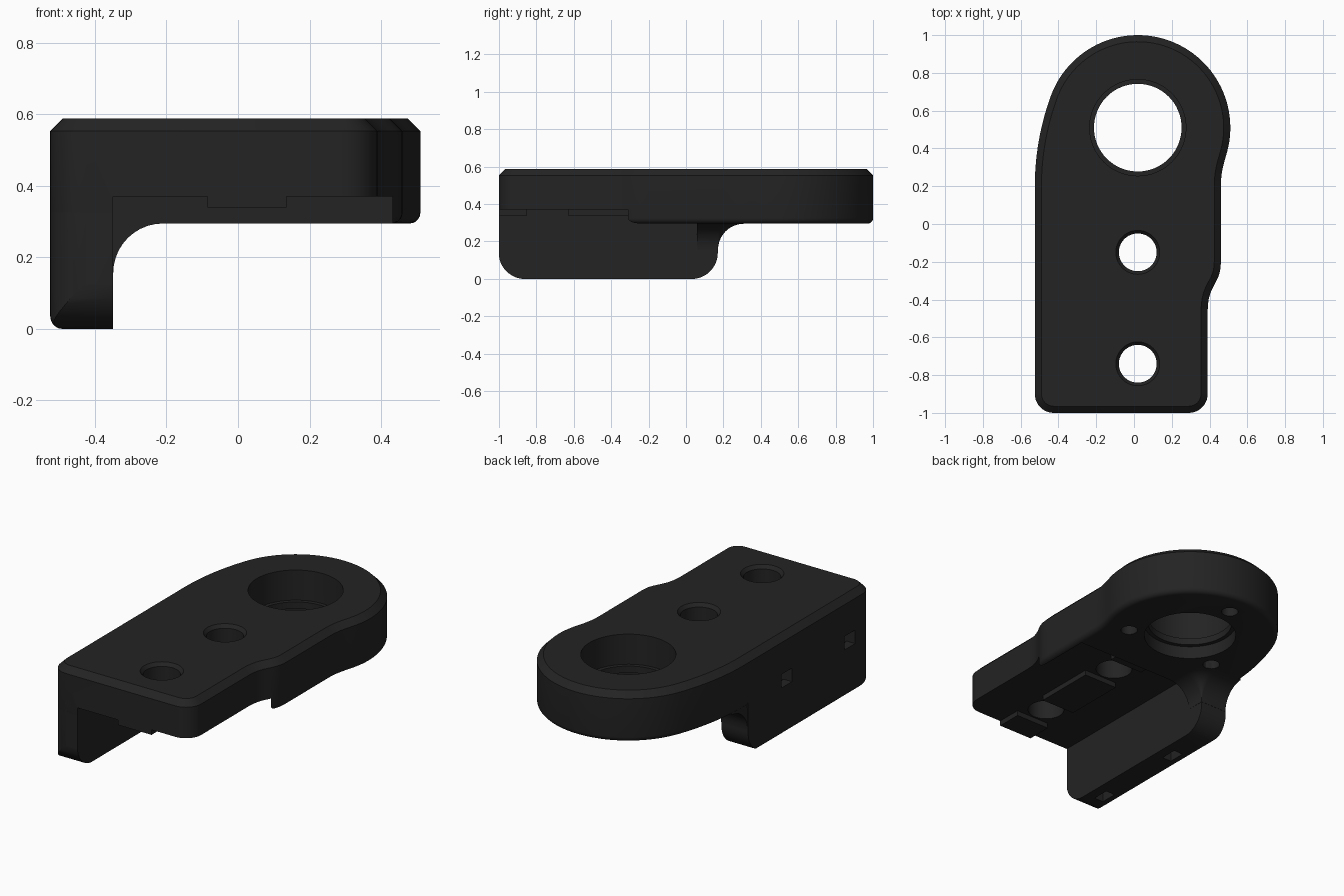
import bpy, bmesh, math
from mathutils import Vector
from mathutils.geometry import interpolate_bezier

if "Cube" in bpy.data.objects:
    bpy.data.objects.remove(bpy.data.objects["Cube"])

black = bpy.data.materials.new("matte black")
black.diffuse_color = (0.017, 0.017, 0.017, 1)
black.use_nodes = True
black.node_tree.nodes["Principled BSDF"].inputs["Base Color"].default_value = black.diffuse_color


def arc(cx, cy, r, a0, a1, n):
    """Points on an arc, angles in degrees."""
    return [Vector((cx + r * math.cos(math.radians(a0 + (a1 - a0) * i / n)),
                    cy + r * math.sin(math.radians(a0 + (a1 - a0) * i / n)))) for i in range(n + 1)]


def bezier(*p):
    return [Vector(v[:2]) for v in interpolate_bezier(*[Vector((*q, 0)) for q in p], 12)]


def circle(cx, cy, r, n=64):
    return arc(cx, cy, r, 0, 360, n)[:-1]


def inset(pts, d):
    """Move a counter-clockwise outline inwards by d."""
    out = []
    for i, p in enumerate(pts):
        a = (p - pts[i - 1]).normalized()
        b = (pts[(i + 1) % len(pts)] - p).normalized()
        t = a + b
        n = Vector((-t.y, t.x)).normalized()
        out.append(p + n * d / max(0.5, n.dot(Vector((-a.y, a.x)))))
    return out


def loft(name, rings):
    """Solid skin through rings of (xy points, z)."""
    bm = bmesh.new()
    loops = [[bm.verts.new((p[0], p[1], z)) for p in pts] for pts, z in rings]
    n = len(loops[0])
    for lo, hi in zip(loops, loops[1:]):
        for i in range(n):
            j = (i + 1) % n
            bm.faces.new((lo[i], lo[j], hi[j], hi[i]))
    bm.faces.new(loops[0][::-1])
    bm.faces.new(loops[-1])
    bmesh.ops.recalc_face_normals(bm, faces=bm.faces)
    me = bpy.data.meshes.new(name)
    bm.to_mesh(me)
    bm.free()
    me.materials.append(black)
    ob = bpy.data.objects.new(name, me)
    bpy.context.collection.objects.link(ob)
    return ob


def box(name, x0, x1, y0, y1, z0, z1):
    pts = [(x0, y0), (x1, y0), (x1, y1), (x0, y1)]
    return loft(name, [(pts, z0), (pts, z1)])


def drill(x, y, steps):
    """Round cutter from (radius, z) steps."""
    return loft("cutter", [(circle(x, y, r), z) for r, z in steps])


def boolean(ob, cutter, op='DIFFERENCE'):
    m = ob.modifiers.new("cut", 'BOOLEAN')
    m.object, m.operation, m.solver = cutter, op, 'EXACT'
    bpy.context.view_layer.objects.active = ob
    bpy.ops.object.modifier_apply(modifier=m.name)
    bpy.data.objects.remove(cutter)


# Plate outline, clockwise from the front left corner, then reversed
outline = arc(-0.425, -0.9, 0.1, 270, 180, 10)
outline += arc(0.865, 0.2, 1.39, 180, 159.9, 14)[:-1]
outline += arc(0.02, 0.51, 0.49, 159.9, -15, 56)
outline += bezier((0.493, 0.383), (0.476, 0.32), (0.46, 0.28), (0.46, 0.2))[1:]
outline += bezier((0.46, -0.2), (0.46, -0.32), (0.39, -0.32), (0.39, -0.46))
outline += arc(0.29, -0.9, 0.1, 0, -90, 10)
outline.reverse()


def rounded_foot(z, r):
    """Lower rings of a solid whose bottom edge is rounded."""
    return [(inset(outline, r * (1 - math.sin(a))), z + r * (1 - math.cos(a)))
            for a in [math.pi / 2 * i / 5 for i in range(6)]]


# Plate with chamfered top and rounded lower edge
plate = loft("plate", rounded_foot(0.295, 0.03)
             + [(outline, 0.553), (inset(outline, 0.035), 0.588)])
boolean(plate, box("cutter", -0.35, 0.432, -1.2, 0.06, 0.1, 0.37))

# Ring bore with an inner lip, two bolt holes, three blind screw holes
boolean(plate, drill(0.02, 0.51, [(0.255, 0.2), (0.255, 0.37), (0.232, 0.37),
                                  (0.232, 0.41), (0.255, 0.41), (0.255, 0.7)]))
for y in (-0.15, -0.74):
    boolean(plate, drill(0.02, y, [(0.1, 0.2), (0.1, 0.568), (0.117, 0.589), (0.117, 0.7)]))
for a in (90, 210, 330):
    c = arc(0.02, 0.51, 0.345, a, a, 1)[0]
    boolean(plate, drill(c.x, c.y, [(0.046, 0.2), (0.046, 0.43)]))

# Side leg: outline solid trimmed by a rounded side profile
leg = loft("side_leg", rounded_foot(0, 0.035) + [(outline, 0.4)])
profile = ([Vector((-1.001, 0.5))] + arc(-0.861, 0.14, 0.14, 180, 270, 12)
           + arc(0.03, 0.14, 0.14, 270, 360, 12) + [Vector((0.17, 0.5))])
profile = [Vector((p.x, p.y - 0.0005)) for p in profile]
trim = loft("cutter", [(profile, -0.7), (profile, -0.35)])
for v in trim.data.vertices:
    v.co = (v.co.z, v.co.x, v.co.y)
boolean(leg, trim, 'INTERSECT')

# Strap slots running from the outer face of the leg down to its bottom
for y in (-0.78, -0.19):
    for ob in (leg, plate):
        boolean(ob, box("cutter", -0.6, -0.41, y - 0.05, y + 0.05, 0.285, 0.365))
    boolean(leg, box("cutter", -0.47, -0.41, y - 0.05, y + 0.05, -0.1, 0.33))

# Concave flare joining the end of the leg to the plate
rings = []
for i in range(11):
    a = math.pi / 2 * i / 10
    o = 0.001 + 0.139 * (1 - math.cos(a))
    z = 0.156 + 0.139 * math.sin(a)
    pts = [Vector((-0.522, 0.06)), Vector((-0.35 + o, 0.06))]
    pts += arc(-0.35, 0.17, o, 0, 90, 10) + [Vector((-0.522 + 0.05 * o, 0.17 + o))]
    rings.append((pts, z))
rings.append((rings[-1][0], 0.33))
flare = loft("leg_flare", rings)

# Locating keys on the underside of the plate
keys = [box("locating_key", -0.085, 0.135, y0, y1, 0.34, 0.39)
        for y0, y1 in ((-1, -0.85), (-0.63, -0.26), (-0.04, 0.07))]

# Smooth curved walls, keep crisp edges
for ob in (plate, leg, flare):
    bpy.ops.object.select_all(action='DESELECT')
    ob.select_set(True)
    bpy.context.view_layer.objects.active = ob
    bpy.ops.object.shade_smooth_by_angle(angle=math.radians(30))
